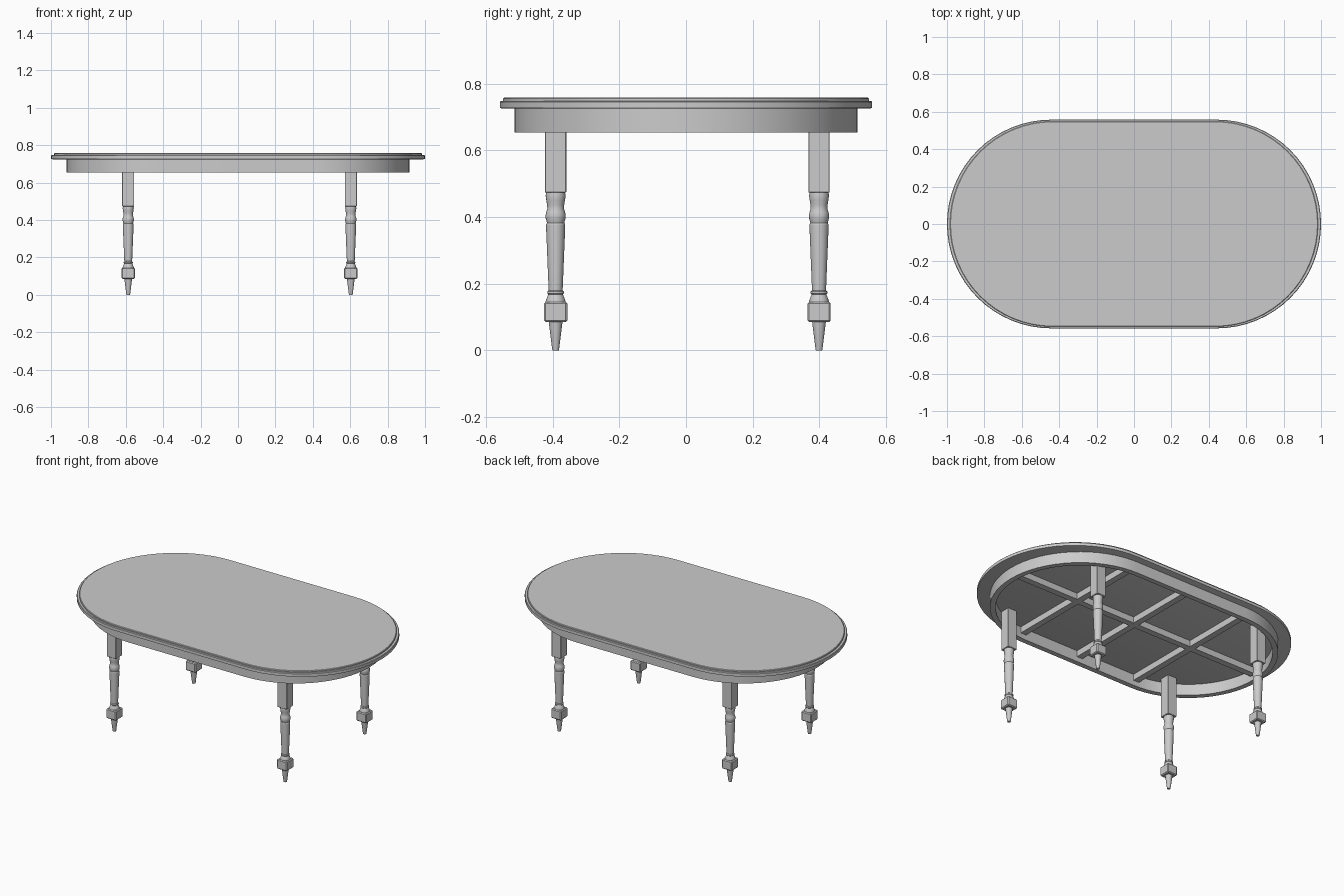
import bpy, bmesh, math

if "Cube" in bpy.data.objects:
    bpy.data.objects.remove(bpy.data.objects["Cube"])

N = 32  # segments per rounded end


def finish(bm, name, smooth=True):
    bmesh.ops.recalc_face_normals(bm, faces=bm.faces)
    me = bpy.data.meshes.new(name)
    bm.to_mesh(me)
    bm.free()
    ob = bpy.data.objects.new(name, me)
    bpy.context.collection.objects.link(ob)
    if smooth:
        bpy.ops.object.select_all(action='DESELECT')
        ob.select_set(True)
        bpy.context.view_layer.objects.active = ob
        bpy.ops.object.shade_smooth_by_angle(angle=math.radians(30))
    return ob


def outline(hx, hy):
    """Oblong with two semicircular ends."""
    pts = []
    for side, start in ((1, -90), (-1, 90)):
        for i in range(N + 1):
            a = math.radians(start + 180 * i / N)
            pts.append((side * (hx - hy) + hy * math.cos(a), hy * math.sin(a)))
    return pts


def loft(name, loops, closed=False):
    """Skin oblong loops (half x, half y, z); closed joins last to first."""
    bm = bmesh.new()
    rings = [[bm.verts.new((x, y, z)) for x, y in outline(hx, hy)]
             for hx, hy, z in loops]
    pairs = list(zip(rings, rings[1:]))
    if closed:
        pairs.append((rings[-1], rings[0]))
    for a, b in pairs:
        for i in range(len(a)):
            j = (i + 1) % len(a)
            bm.faces.new((a[i], a[j], b[j], b[i]))
    if not closed:
        bm.faces.new(rings[0])
        bm.faces.new(rings[-1])
    return finish(bm, name)


def box(name, center, size, bevel=0):
    bm = bmesh.new()
    bmesh.ops.create_cube(bm, size=1)
    for v in bm.verts:
        v.co = [c + k * s for c, k, s in zip(center, v.co, size)]
    if bevel:
        bmesh.ops.bevel(bm, geom=bm.edges[:], offset=bevel, segments=1, affect='EDGES')
    return finish(bm, name, False)


def turned(name, x, y, profile, seg=24):
    bm = bmesh.new()
    rings = [[bm.verts.new((x + r * math.cos(2 * math.pi * i / seg),
                            y + r * math.sin(2 * math.pi * i / seg), z))
              for i in range(seg)] for r, z in profile]
    for a, b in zip(rings, rings[1:]):
        for i in range(seg):
            j = (i + 1) % seg
            bm.faces.new((a[i], a[j], b[j], b[i]))
    bm.faces.new(rings[0])
    bm.faces.new(rings[-1])
    return finish(bm, name)


# Table top with stepped edge
loft("table_top", [(0.992, 0.552, 0.725), (1.0, 0.558, 0.727), (1.0, 0.558, 0.745),
                   (0.997, 0.555, 0.748), (0.984, 0.549, 0.748),
                   (0.984, 0.549, 0.755), (0.981, 0.546, 0.758)])

# Hollow apron under the top
loft("apron", [(0.917, 0.514, 0.726), (0.917, 0.514, 0.654),
               (0.885, 0.482, 0.654), (0.885, 0.482, 0.726)], closed=True)

# Support bars under the top
box("long_support", (0, 0, 0.706), (1.78, 0.04, 0.04))
for label, x in (("left", -0.42), ("middle", 0), ("right", 0.42)):
    box(label + "_cross_support", (x, 0, 0.706), (0.04, 0.98, 0.04))

# Turned leg profiles (radius, height)
shaft = [(0.030, 0.140), (0.030, 0.147), (0.026, 0.158), (0.022, 0.168), (0.025, 0.171),
         (0.025, 0.176), (0.021, 0.180), (0.0285, 0.365), (0.0285, 0.378), (0.026, 0.382),
         (0.0275, 0.388), (0.030, 0.397), (0.030, 0.406), (0.028, 0.416), (0.025, 0.424),
         (0.0255, 0.436), (0.028, 0.450), (0.030, 0.464), (0.028, 0.475)]
tip = [(0.0095, 0.0), (0.0105, 0.004), (0.020, 0.080), (0.021, 0.090)]

# Four legs
for sx, px in (("left", -0.587), ("right", 0.603)):
    for sy, py in (("front", -0.391), ("back", 0.399)):
        n = f"{sy}_{sx}_leg_"
        box(n + "block", (px, py, 0.6), (0.064, 0.064, 0.254), 0.002)
        turned(n + "shaft", px, py, shaft)
        box(n + "foot_block", (px, py, 0.115), (0.07, 0.07, 0.06), 0.005)
        turned(n + "tip", px, py, tip)
